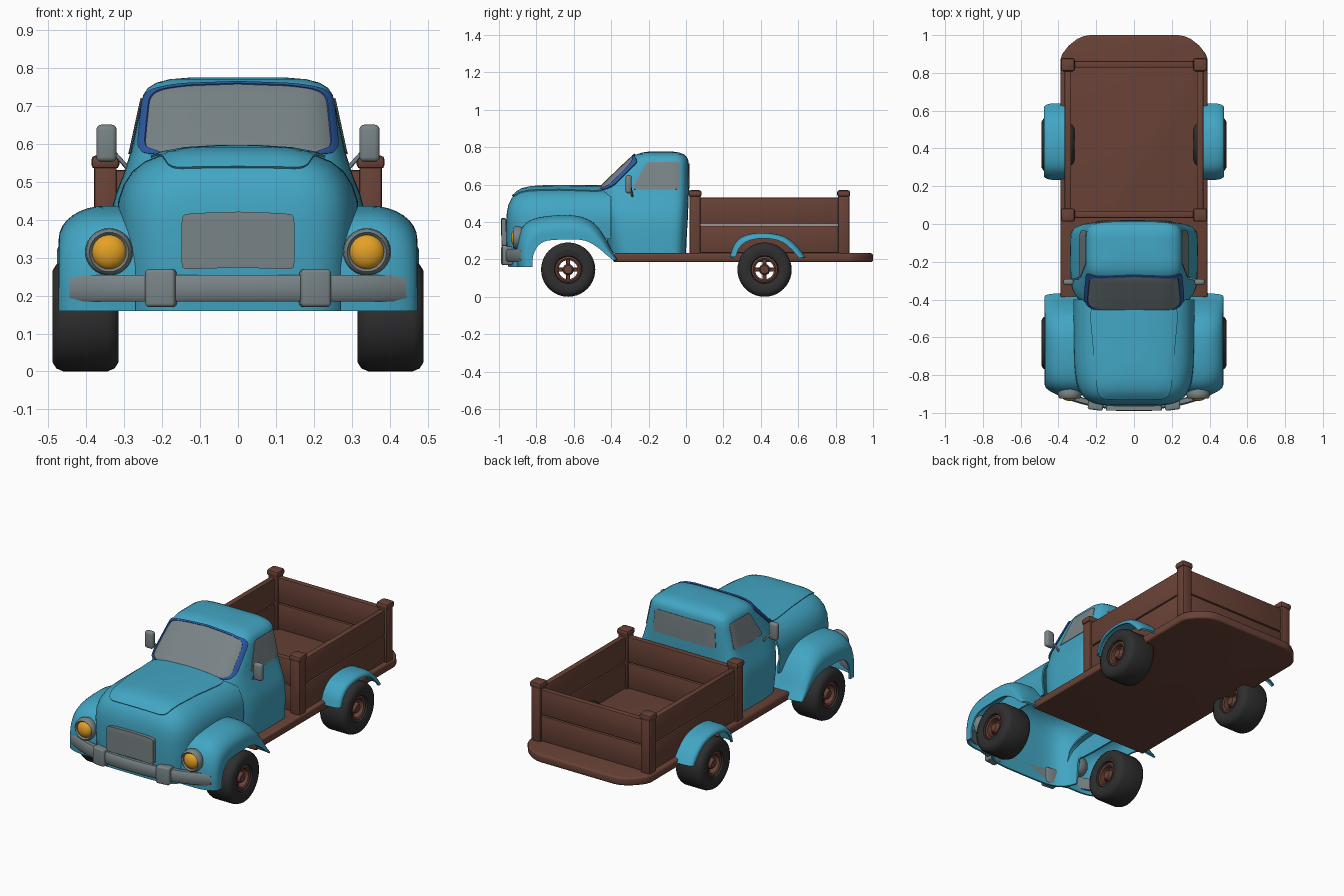
import bpy, bmesh, math
from mathutils import Vector, Matrix
from mathutils.bvhtree import BVHTree

if "Cube" in bpy.data.objects:
    bpy.data.objects.remove(bpy.data.objects["Cube"])


def material(name, rgb):
    m = bpy.data.materials.new(name)
    m.diffuse_color = (*rgb, 1)
    m.use_nodes = True
    m.node_tree.nodes["Principled BSDF"].inputs["Base Color"].default_value = m.diffuse_color
    return m


BLUE = material("body_blue", (0.055, 0.38, 0.55))
NAVY = material("trim_navy", (0.025, 0.10, 0.36))
GREY = material("metal_grey", (0.19, 0.23, 0.24))
WOOD = material("wood_brown", (0.14, 0.054, 0.037))
TYRE = material("tyre_black", (0.028, 0.028, 0.028))
AMBER = material("lamp_amber", (0.78, 0.36, 0.02))


def finish(name, bm, mat, thick=0, offset=0, angle=40):
    me = bpy.data.meshes.new(name)
    bm.to_mesh(me)
    bm.free()
    ob = bpy.data.objects.new(name, me)
    bpy.context.collection.objects.link(ob)
    if thick:
        mod = ob.modifiers.new("shell", 'SOLIDIFY')
        mod.thickness, mod.offset = thick, offset
        bpy.context.view_layer.update()
        me = bpy.data.meshes.new_from_object(ob.evaluated_get(bpy.context.evaluated_depsgraph_get()))
        ob.modifiers.clear()
        ob.data = me
    me.materials.clear()
    me.materials.append(mat)
    me.shade_smooth()
    me.set_sharp_from_angle(angle=math.radians(angle))
    return ob


def loft(rows, wrap=False, loop=False, caps=False, top=False):
    """Skin rows of points; wrap closes each row, loop joins last row to first."""
    bm = bmesh.new()
    g = [[bm.verts.new(p) for p in r] for r in rows]
    n = len(g[0])
    for i in range(len(g) if loop else len(g) - 1):
        a, b = g[i], g[(i + 1) % len(g)]
        for j in range(n if wrap else n - 1):
            k = (j + 1) % n
            bm.faces.new((a[j], a[k], b[k], b[j]))
    if caps:
        bm.faces.new(g[0][::-1])
    if caps or top:
        bm.faces.new(g[-1])
    bmesh.ops.recalc_face_normals(bm, faces=bm.faces)
    return bm


def box(name, c, size, mat, bevel=0.008, seg=2, rot=None):
    bm = bmesh.new()
    bmesh.ops.create_cube(bm, size=1)
    bmesh.ops.scale(bm, vec=size, verts=bm.verts)
    bmesh.ops.bevel(bm, geom=bm.edges[:], offset=bevel, segments=seg, affect='EDGES', profile=0.5)
    if rot:
        bmesh.ops.rotate(bm, matrix=rot, verts=bm.verts)
    bmesh.ops.translate(bm, vec=c, verts=bm.verts)
    return finish(name, bm, mat)


def lathe(name, profile, c, mat, seg=40):
    """Closed (x, r) profile spun round the x axis."""
    rows = []
    for i in range(seg):
        a = 2 * math.pi * i / seg
        rows.append([(c[0] + x, c[1] + r * math.cos(a), c[2] + r * math.sin(a)) for x, r in profile])
    return finish(name, loft(rows, wrap=True, loop=True), mat)


def ball(name, c, size, mat):
    bm = bmesh.new()
    bmesh.ops.create_uvsphere(bm, u_segments=28, v_segments=16, radius=1)
    bmesh.ops.scale(bm, vec=size, verts=bm.verts)
    bmesh.ops.translate(bm, vec=c, verts=bm.verts)
    return finish(name, bm, mat)


def spow(v, p):
    return math.copysign(abs(v) ** p, v)


def smooth_path(pts, sub=4):
    p = [Vector(q) for q in pts]
    p = [2 * p[0] - p[1]] + p + [2 * p[-1] - p[-2]]
    out = []
    for i in range(1, len(p) - 2):
        for k in range(sub):
            t = k / sub
            out.append(0.5 * (2 * p[i] + (p[i + 1] - p[i - 1]) * t
                              + (2 * p[i - 1] - 5 * p[i] + 4 * p[i + 1] - p[i + 2]) * t * t
                              + (3 * p[i] - p[i - 1] - 3 * p[i + 1] + p[i + 2]) * t ** 3))
    return out + [p[-2]]


def plate(name, target, quad, place, ray, mat, thick, off=0.002, r0=0.0, bow=0, n=8, r1=1.0):
    """Rounded four-sided plate projected on to the target's surface."""
    me = target.data
    tree = BVHTree.FromPolygons([v.co for v in me.vertices], [p.vertices[:] for p in me.polygons])
    q, ray = [Vector(v) for v in quad], Vector(ray)
    rows, nor = [], None
    for i in range(11):
        r = max(0.01, r0 + (r1 - r0) * i / 10)
        row = []
        for k in range(72):
            a = 2 * math.pi * k / 72
            u, v = r * spow(math.cos(a), 2 / n), r * spow(math.sin(a), 2 / n)
            s, t = (u + 1) / 2, (v + 1) / 2
            p = (q[0] * (1 - s) + q[1] * s) * (1 - t) + (q[3] * (1 - s) + q[2] * s) * t
            o = Vector(place(p.x, p.y + bow * (1 - u * u)))
            loc, nor, _, _ = tree.ray_cast(o, ray)
            if loc is None:
                loc, nor, _, _ = tree.find_nearest(o + ray * 2.7)
            if nor.dot(ray) > 0:
                nor = -nor
            row.append(loc + nor * off)
        rows.append(row)
    bm = loft(rows, wrap=True)
    if r0 == 0:
        bmesh.ops.holes_fill(bm, edges=[e for e in bm.edges if e.is_boundary and e.calc_length() < 0.01
                             and all((v.co - rows[0][0]).length < 0.03 for v in e.verts)], sides=0)
        bmesh.ops.recalc_face_normals(bm, faces=bm.faces)
    bm.normal_update()
    if sum(f.normal.dot(ray) * f.calc_area() for f in bm.faces) > 0:
        bmesh.ops.reverse_faces(bm, faces=bm.faces)
    return finish(name, bm, mat, thick, 1)


# cab: stacked rounded outlines (z, half width, front y, back y)
cab_levels = [(.235, .338, -.41, .0), (.34, .34, -.43, .005), (.42, .335, -.44, .01), (.47, .322, -.455, .012),
              (.52, .302, -.46, .014), (.58, .283, -.46, .015), (.64, .27, -.40, .015), (.70, .257, -.337, .014),
              (.73, .25, -.305, .012), (.748, .238, -.284, .004), (.762, .215, -.262, -.012),
              (.771, .18, -.235, -.035), (.776, .12, -.2, -.07)]
rows = []
for z, w, yf, yb in cab_levels:
    row = []
    for k in range(80):
        a = 2 * math.pi * k / 80
        s = spow(math.sin(a), .4)
        row.append((w * spow(math.cos(a), .4), -.13 + s * (yb + .13 if s > 0 else -.13 - yf), z))
    rows.append(row)
cab = finish("cab", loft(rows, wrap=True, caps=True), BLUE)

# hood shell with rounded nose (z, half width, front y), arched up over the wheels
hood_levels = [(.16, .305, -.945), (.28, .31, -.955), (.4, .315, -.957), (.45, .311, -.953), (.49, .298, -.945),
               (.525, .275, -.928), (.55, .243, -.906), (.568, .2, -.875), (.579, .14, -.83), (.584, .06, -.75)]
rows = []
for z, w, yf in hood_levels:
    row = [(w, -.4)]
    for k in range(65):
        a = math.pi * k / 64
        row.append((w * spow(math.cos(a), .4), -.5 + (yf + .5) * abs(math.sin(a)) ** .4))
    row.append((-w, -.4))
    zb = [.16 if y < -.82 else .31 for _, y in row]
    rows.append([(x, y, z if z >= .4 else b + (z - .16) / .24 * (.4 - b)) for (x, y), b in zip(row, zb)])
hood = finish("hood", loft(rows, top=True), BLUE, .01)
plate("hood_panel", hood, [(-.19, -.925), (.19, -.925), (.235, -.43), (-.235, -.43)],
      lambda a, b: (a, b, 3), (0, 0, -1), BLUE, .006, n=10)
plate("grille", hood, [(-.147, .27), (.147, .27), (.147, .413), (-.147, .413)],
      lambda a, b: (a, -3, b), (0, 1, 0), GREY, .025, bow=.006, n=16)

# windows
shield = [(-.262, .565), (.262, .565), (.243, .742), (-.243, .742)]
front = lambda a, b: (a, -3, b)
plate("windscreen", cab, shield, front, (0, 1, 0), GREY, .003, .004, bow=.016, r1=.97)
plate("windscreen_trim", cab, shield, front, (0, 1, 0), NAVY, .008, .002, r0=.935, bow=.016)
plate("rear_window", cab, [(-.2, .58), (.2, .58), (.19, .712), (-.19, .712)],
      lambda a, b: (a, 3, b), (0, -1, 0), GREY, .003, n=14)
for s, side in ((1, "right"), (-1, "left")):
    plate("side_window_" + side, cab, [(-.29, .573), (-.037, .573), (-.037, .72), (-.21, .72)],
          lambda a, b: (s * 3, a, b), (-s, 0, 0), GREY, .003, n=16)


def fender(name, outer, arch, x0, x1, x2, s):
    """Shell rolled from a top path over to the wheel arch edge."""
    rows = []
    for P, A in zip(smooth_path(outer), smooth_path(arch)):
        row = [(s * x0, *P), (s * (x0 + x1) / 2, *P)]
        for k in range(9):
            a = math.pi / 2 * k / 8
            row.append((s * (x1 + (x2 - x1) * math.sin(a)), *P.lerp(A, .65 * (1 - math.cos(a)))))
        row.append((s * x2, *A))
        rows.append(row)
    finish(name, loft(rows), BLUE, .01, angle=50)


front_top = [(-.895, .16), (-.9, .25), (-.885, .34), (-.845, .395), (-.77, .422), (-.65, .432), (-.56, .422),
             (-.49, .385), (-.44, .32), (-.405, .255), (-.37, .195)]
front_arch = [(-.82, .16), (-.82, .2), (-.81, .24), (-.785, .278), (-.74, .3), (-.65, .306), (-.57, .305),
              (-.515, .29), (-.465, .258), (-.43, .228), (-.39, .195)]
rear_top = [(.238, .212), (.258, .27), (.3, .315), (.37, .335), (.45, .335), (.53, .315), (.59, .268), (.635, .21)]
rear_arch = [(.265, .212), (.285, .26), (.32, .292), (.38, .31), (.45, .31), (.515, .292), (.565, .252), (.605, .206)]

tyre = [(-.06, .066), (-.08, .074), (-.0875, .095), (-.0875, .12), (-.077, .137), (-.058, .145)]
tyre += [(-x, r) for x, r in tyre[::-1]]
for s, side in ((1, "right"), (-1, "left")):
    fender("front_fender_" + side, front_top, front_arch, .27, .35, .468, s)
    fender("rear_fender_" + side, rear_top, rear_arch, .36, .42, .472, s)

    # wheels: tyre, open rim, hub and spokes
    for y, end in ((-.63, "front"), (.42, "rear")):
        c, tag = (s * .4025, y, .145), "_" + end + "_" + side
        lathe("tyre" + tag, tyre, c, TYRE)
        lathe("rim" + tag, [(-.07, .07), (-.075, .06), (-.07, .051), (.07, .051), (.075, .06), (.07, .07)], c, WOOD)
        lathe("hub" + tag, [(-.07, .0005), (-.07, .022), (-.06, .03), (.06, .03), (.07, .022), (.07, .0005)],
              c, WOOD, 24)
        for k in range(2):
            box("spokes%d" % k + tag, c, (.08, .11, .022), WOOD, .004, 1,
                Matrix.Rotation(math.pi / 2 * k, 3, 'X'))

    # headlights
    ball("lamp_housing_" + side, (s * .34, -.88, .315), (.057, .045, .057), GREY)
    lamp = lathe("lamp_ring_" + side, [(.03, .047), (-.012, .045), (-.02, .052), (-.012, .06), (.01, .063),
                                       (.03, .056)], (0, 0, 0), GREY, 32)
    lamp.data.transform(Matrix.Translation((s * .34, -.905, .315)) @ Matrix.Rotation(math.pi / 2, 4, 'Z'))
    ball("lamp_glass_" + side, (s * .34, -.905, .315), (.047, .032, .047), AMBER)

    # mirrors
    box("mirror_" + side, (s * .347, -.307, .602), (.054, .032, .098), GREY, .013, 3)
    a, b = Vector((s * .35, -.3, .602)), Vector((s * .285, -.285, .53))
    d = b - a
    box("mirror_arm_" + side, (a + b) / 2, (.011, .011, d.length), GREY, .003, 2,
        d.to_track_quat('Z', 'Y').to_matrix())

    # bumper guards
    box("bumper_guard_" + side, (s * .203, -.957, .22), (.08, .056, .1), GREY, .01, 3,
        Matrix.Rotation(s * .13, 3, 'Z'))

    # bed side planks and corner posts
    for k, z in enumerate((.307, .458)):
        box("side_plank%d_%s" % (k, side), (s * .35, .447, z), (.034, .75, .146), WOOD, .006)
    for y, end in ((.048, "front"), (.843, "rear")):
        box("post_%s_%s" % (end, side), (s * .35, y, .39), (.06, .06, .33), WOOD, .008)
        box("post_cap_%s_%s" % (end, side), (s * .35, y, .552), (.074, .07, .036), WOOD, .012)

# bumper bar following the nose
rows = []
for i in range(33):
    x = -.445 + .89 * i / 32
    y = -.965 + .095 * (abs(x) / .44) ** 2.5
    rows.append([(x, y + dy, .22 + dz) for dy, dz in ((-.018, -.025), (-.01, -.035), (.014, -.035), (.018, -.025),
                                                     (.018, .025), (.014, .035), (-.01, .035), (-.018, .025))])
finish("bumper", loft(rows, wrap=True, caps=True), GREY)

# bed end planks
for y, end in ((.05, "front"), (.845, "rear")):
    for k, z in enumerate((.307, .458)):
        box("%s_plank%d" % (end, k), (0, y, z), (.66, .034, .146), WOOD, .006)

# bed floor with rounded tail, running forward under the cab
half = [(.39, -.39), (.39, .87), (.38, .9), (.345, .945), (.3, .98), (.265, .995), (.235, 1.0)]
outline = half + [(-x, y) for x, y in half[::-1]]
bm = loft([[(x, y, z) for x, y in outline] for z in (.185, .233)], wrap=True, caps=True)
rim = [e for e in bm.edges if abs(e.verts[0].co.z - e.verts[1].co.z) < 1e-5]
bmesh.ops.bevel(bm, geom=rim, offset=.012, segments=3, affect='EDGES', profile=.5)
finish("bed_floor", bm, WOOD)
